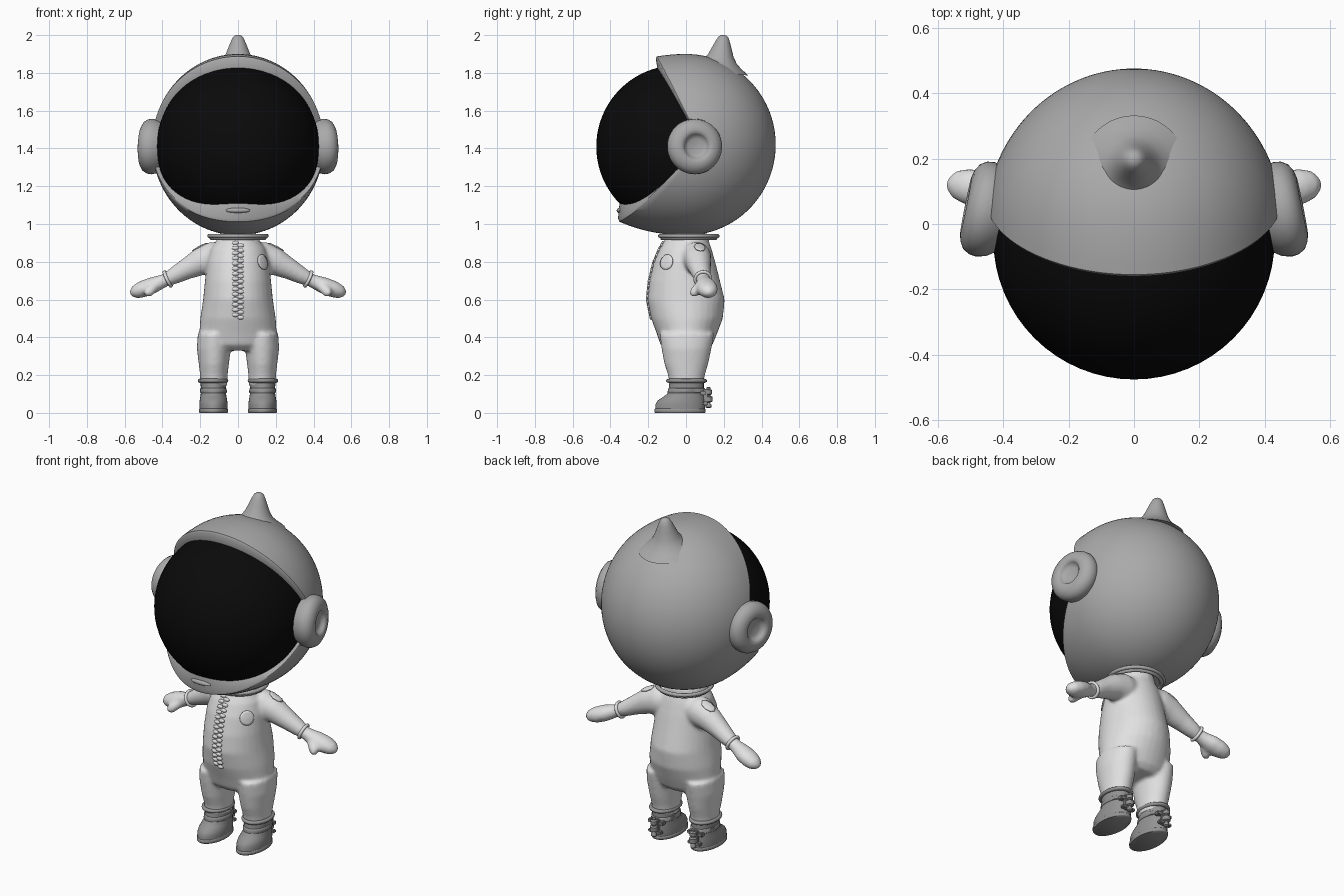
import bpy, bmesh, math
from mathutils import Vector, Matrix

if "Cube" in bpy.data.objects:
    bpy.data.objects.remove(bpy.data.objects["Cube"])

def material(name, v):
    m = bpy.data.materials.new(name)
    m.diffuse_color = (v, v, v, 1)
    m.use_nodes = True
    m.node_tree.nodes["Principled BSDF"].inputs["Base Color"].default_value = m.diffuse_color
    return m

SUIT, HELMET = material("suit white", 0.75), material("helmet grey", 0.40)
BOOT, GLASS = material("boot grey", 0.29), material("visor black", 0.003)

def finish(name, bm, mat, angle=50):
    bmesh.ops.recalc_face_normals(bm, faces=bm.faces)
    me = bpy.data.meshes.new(name)
    bm.to_mesh(me)
    bm.free()
    ob = bpy.data.objects.new(name, me)
    bpy.context.collection.objects.link(ob)
    me.materials.append(mat)
    bpy.context.view_layer.objects.active = ob
    bpy.ops.object.select_all(action='DESELECT')
    ob.select_set(True)
    bpy.ops.object.shade_smooth_by_angle(angle=math.radians(angle))
    return ob

def skin(bm, rings, caps=True):
    """Join rings of points into a tube."""
    vs = [[bm.verts.new(p) for p in r] for r in rings]
    n = len(vs[0])
    for a, b in zip(vs, vs[1:]):
        for i in range(n):
            bm.faces.new((a[i], a[(i + 1) % n], b[(i + 1) % n], b[i]))
    if caps:
        bm.faces.new(vs[0])
        bm.faces.new(vs[-1])

def circle(c, u, v, n=32):
    return [Vector(c) + u * math.cos(t) + v * math.sin(t)
            for t in (2 * math.pi * i / n for i in range(n))]

def upright(bm, rows, cx=0.0, n=32):
    """Stack of ovals: z, half width, front y, back y (x offset optional)."""
    skin(bm, [circle((cx, (f + b) / 2, z), Vector((w, 0, 0)), Vector((0, (b - f) / 2, 0)), n)
              for z, w, f, b in rows])

def limb(bm, rows, side):
    """Tube through x, y, z with radius in the xz plane and radius along y."""
    pts = [Vector((side * r[0], r[1], r[2])) for r in rows]
    rings = []
    for i, r in enumerate(rows):
        d = (pts[min(i + 1, len(pts) - 1)] - pts[max(i - 1, 0)]).normalized()
        u = Vector((0, 1, 0)).cross(d).normalized()
        rings.append(circle(pts[i], u * r[3], d.cross(u) * r[4], 20))
    skin(bm, rings)

def lathe(name, rows, mat, mtx, n=48):
    bm = bmesh.new()
    skin(bm, [circle((0, 0, h), Vector((r, 0, 0)), Vector((0, r, 0)), n) for r, h in rows])
    bm.transform(mtx)
    return finish(name, bm, mat)

def facing(pos, direction):
    return Matrix.Translation(pos) @ Vector(direction).to_track_quat('Z', 'Y').to_matrix().to_4x4()

def ring(name, pos, direction, rx, ry, tube, mat):
    t = [2 * math.pi * i / 12 for i in range(12)]
    rows = [(1 + tube / rx * math.cos(a), tube * math.sin(a)) for a in t + t[:1]]
    bm = bmesh.new()
    skin(bm, [circle((0, 0, h), Vector((rx * k, 0, 0)), Vector((0, ry * k, 0)), 40) for k, h in rows], False)
    bmesh.ops.remove_doubles(bm, verts=bm.verts, dist=1e-5)
    bm.transform(facing(pos, direction))
    return finish(name, bm, mat)

# Suit: torso, legs, arms and mittens fused into one soft surface
bm = bmesh.new()
upright(bm, [(.95, .10, -.10, .12), (.91, .115, -.115, .12), (.87, .145, -.14, .135),
             (.8, .165, -.17, .155), (.7, .175, -.195, .18), (.6, .185, -.205, .205),
             (.5, .2, -.185, .195), (.42, .205, -.155, .165), (.36, .195, -.135, .14), (.33, .16, -.1, .11)])
for s in (1, -1):
    upright(bm, [(.42, .085, -.14, .15), (.34, .09, -.13, .135), (.26, .08, -.115, .118),
                 (.2, .073, -.095, .1), (.14, .07, -.085, .09)], s * .128)
    limb(bm, [(.06, .05, .83, .07, .07), (.13, .055, .82, .088, .08), (.2, .065, .80, .073, .07),
              (.28, .075, .758, .055, .056), (.34, .085, .725, .045, .047), (.38, .09, .705, .036, .038)], s)
    limb(bm, [(.36, .09, .712, .03, .032), (.41, .095, .692, .038, .042), (.46, .105, .672, .045, .056),
              (.51, .115, .653, .044, .056), (.545, .12, .64, .036, .044), (.57, .122, .63, .015, .02)], s)
    limb(bm, [(.43, .08, .68, .026, .024), (.455, .058, .657, .028, .026),
              (.475, .042, .637, .027, .025), (.488, .03, .624, .014, .014)], s)
suit = finish("suit", bm, SUIT)
r = suit.modifiers.new("fuse", 'REMESH')
r.mode, r.voxel_size, r.use_smooth_shade = 'VOXEL', .01, True
m = suit.modifiers.new("soften", 'SMOOTH')
m.factor, m.iterations = .5, 8
bpy.context.view_layer.update()
surface = suit.evaluated_get(bpy.context.evaluated_depsgraph_get())

# Zip: two interlocking columns of teeth down the chest
bm = bmesh.new()
for i in range(30):
    x, z = (.014 if i % 2 else -.014), .9 - i * .0136
    hit, p, nrm, _ = surface.ray_cast(Vector((x, -1, z)), Vector((0, 1, 0)))
    if hit:
        bmesh.ops.create_uvsphere(bm, u_segments=10, v_segments=6, radius=1,
                                  matrix=Matrix.Translation(p) @ Matrix.Diagonal((.019, .01, .0115, 1)))
finish("zip_teeth", bm, SUIT)

# Patches: thin plates pressed on to the suit
def patch(name, pos, direction, w, h, n):
    bm = bmesh.new()
    rings = [circle((0, 0, 0), Vector((w * k, 0, 0)), Vector((0, h * k, 0)), n) for k in (.05, .4, .7, 1)]
    skin(bm, rings, False)
    bm.faces.new(bm.verts[:n]) if bm.verts.ensure_lookup_table() is None else None
    bm.transform(facing(pos, direction))
    ob = finish(name, bm, SUIT)
    sw = ob.modifiers.new("press", 'SHRINKWRAP')
    sw.target, sw.offset, sw.wrap_mode = suit, .003, 'ABOVE_SURFACE'
    so = ob.modifiers.new("thickness", 'SOLIDIFY')
    so.thickness, so.offset = .006, 0

patch("chest_badge", (.135, -.105, .8), (.75, -.65, .1), .042, .042, 32)
for s in (1, -1):
    patch("shoulder_patch", (s * .2, .075, .875), (s * .4, 0, .9), .03, .045, 8)

# Neck collar
for z, rad in ((.925, .14), (.937, .152)):
    ring("collar", (0, .015, z), (0, 0, 1), rad, rad, .011, HELMET)

# Helmet shell: egg form with a swept front opening and a rounded rim
CZ, N, M = 1.42, 96, 28
def shell_point(a, y):
    k = math.sqrt(max(0, 1 - (y / (.475 if y > 0 else .67)) ** 2))
    return Vector((.455 * k * math.cos(a), y, CZ + .48 * k * math.sin(a)))
def rim_y(a):
    s = math.sin(a)
    up = .08 - .24 * s
    low = .07 + .43 * s
    return -math.log(math.exp(-up * 40) + math.exp(-low * 40)) / 40
angles = [2 * math.pi * i / N for i in range(N)]
def visor_edge(a, y, k):
    rad = math.sqrt(.43 ** 2 - (y + .045) ** 2) * k
    return Vector((rad * math.cos(a), y, 1.41 + rad * math.sin(a)))
rings = [[visor_edge(a, rim_y(a) + .05, .94) for a in angles],
         [visor_edge(a, rim_y(a) + .008, 1.0) for a in angles],
         [visor_edge(a, rim_y(a), 1.0).lerp(shell_point(a, rim_y(a)), .85) for a in angles]]
for j in range(M):
    t = math.sin(math.pi / 2 * (j + .15) / M)
    rings.append([shell_point(a, rim_y(a) + (.475 - rim_y(a)) * t) for a in angles])
bm = bmesh.new()
skin(bm, rings, False)
bmesh.ops.holes_fill(bm, edges=[e for e in bm.edges if e.is_boundary and e.verts[0].co.y > .4], sides=0)
finish("helmet_shell", bm, HELMET, 45)

# Helmet spike with a flared foot
lathe("helmet_spike", [(.16, -.035), (.12, -.008), (.09, .017), (.068, .05), (.052, .09), (.038, .125),
                       (.027, .148), (.015, .158), (.003, .161)], HELMET, facing((0, .178, 1.842), (0, .14, 1)))

# Visor
bm = bmesh.new()
bmesh.ops.create_uvsphere(bm, u_segments=64, v_segments=40, radius=.43,
                          matrix=Matrix.Translation((0, -.045, 1.41)))
finish("visor", bm, GLASS)

# Chin latch
bm = bmesh.new()
bmesh.ops.create_uvsphere(bm, u_segments=24, v_segments=12, radius=1,
                          matrix=Matrix.Translation((0, -.352, 1.072)) @ Matrix.Diagonal((.065, .015, .014, 1)))
finish("chin_latch", bm, HELMET)

for s in (1, -1):
    # Ear pods with a dished centre
    lathe("ear_pod", [(.12, -.06), (.14, -.03), (.147, 0), (.144, .022), (.132, .042), (.11, .055), (.088, .06),
                      (.072, .057), (.064, .049), (.059, .038), (.04, .031), (.003, .028)],
          HELMET, facing((s * .455, .045, 1.41), (s, .2, .03)))
    # Wrist cuffs and ankle cuffs
    ring("wrist_cuff", (s * .372, .089, .709), (s * .9, .12, -.42), .041, .041, .009, SUIT)
    ring("ankle_cuff", (s * .132, .003, .17), (0, 0, 1), .07, .094, .011, BOOT)
    # Boots, soles and instep straps
    x = s * .13
    bm = bmesh.new()
    upright(bm, [(.015, .074, -.162, .1), (.045, .075, -.162, .102), (.065, .073, -.15, .101), (.082, .07, -.125, .099),
                 (.1, .067, -.1, .097), (.125, .066, -.09, .094), (.17, .069, -.088, .094)], x)
    finish("boot", bm, BOOT)
    bm = bmesh.new()
    upright(bm, [(0, .074, -.163, .1), (.004, .077, -.167, .104), (.018, .077, -.167, .104), (.022, .074, -.163, .1)], x)
    finish("boot_sole", bm, BOOT)
    bm = bmesh.new()
    upright(bm, [(.105, .068, -.097, .098), (.108, .071, -.098, .102), (.128, .07, -.094, .1), (.131, .066, -.09, .096)], x)
    finish("boot_strap", bm, BOOT)
    # Heel buckle: back plate, side tabs and stacked rollers
    bm = bmesh.new()
    for px, py, pz, w, d, h in ((0, .103, .082, .05, .02, .09), (.035, .092, .105, .03, .03, .022),
                                (-.035, .092, .105, .03, .03, .022), (0, .103, .05, .085, .025, .018)):
        bmesh.ops.create_cube(bm, size=1, matrix=Matrix.Translation((x + px, py, pz)) @ Matrix.Diagonal((w, d, h, 1)))
    bmesh.ops.bevel(bm, geom=bm.edges[:], offset=.004, segments=2, affect='EDGES')
    finish("heel_buckle", bm, BOOT)
    lathe("heel_rollers", [(.008, .025), (.015, .03), (.015, .045), (.009, .05), (.009, .055), (.022, .06), (.022, .085),
                           (.011, .09), (.011, .095), (.019, .1), (.019, .12), (.01, .126), (.01, .134), (.004, .138)],
          BOOT, Matrix.Translation((x, .119, 0)), 20)
